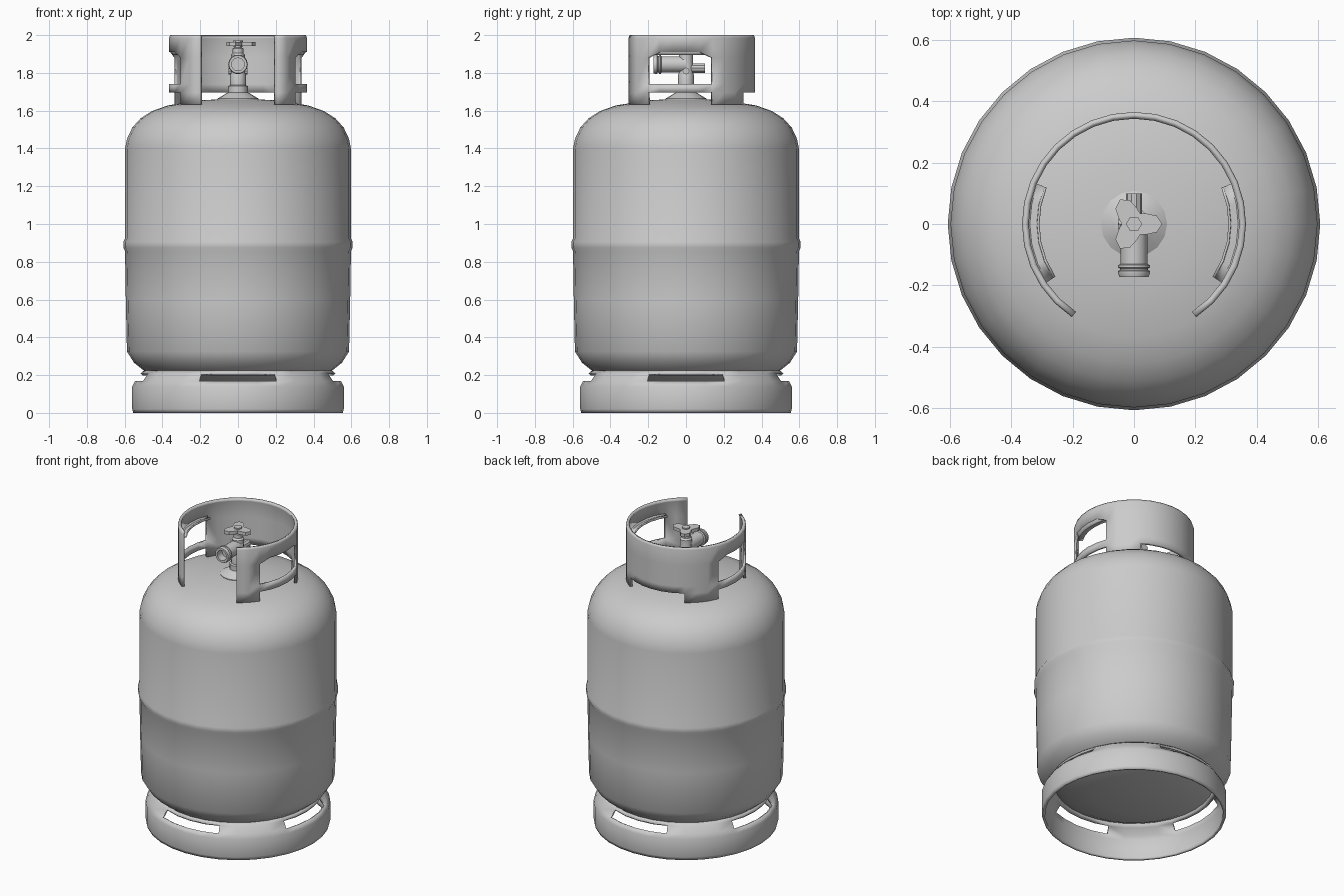
import bpy, bmesh, math
from math import sin, cos, radians, pi
from mathutils import Matrix

if "Cube" in bpy.data.objects:
    bpy.data.objects.remove(bpy.data.objects["Cube"])

grey = bpy.data.materials.new("painted grey steel")
grey.use_nodes = True
grey.diffuse_color = (0.6, 0.6, 0.6, 1)
grey.node_tree.nodes["Principled BSDF"].inputs["Base Color"].default_value = grey.diffuse_color


def finish(name, bm, matrix=Matrix(), angle=35, thickness=0):
    """Turn a bmesh into a smooth-shaded object, with optional inward thickness."""
    bmesh.ops.remove_doubles(bm, verts=bm.verts, dist=1e-5)
    mesh = bpy.data.meshes.new(name)
    bm.transform(matrix)
    bm.to_mesh(mesh)
    bm.free()
    mesh.materials.append(grey)
    ob = bpy.data.objects.new(name, mesh)
    bpy.context.collection.objects.link(ob)
    bpy.ops.object.select_all(action='DESELECT')
    ob.select_set(True)
    bpy.context.view_layer.objects.active = ob
    bpy.ops.object.shade_smooth_by_angle(angle=radians(angle))
    if thickness:
        mod = ob.modifiers.new("thickness", 'SOLIDIFY')
        mod.thickness = thickness
        mod.offset = -1
    return ob


def shell(rows, angles, keep=lambda i, j: True):
    """Grid of quads around z; rows are (radius, height), angles in degrees."""
    bm = bmesh.new()
    grid = [[bm.verts.new((r * cos(radians(a)), r * sin(radians(a)), z)) for a in angles]
            for r, z in rows]
    for j in range(len(rows) - 1):
        for i in range(len(angles) - 1):
            if keep(i, j):
                bm.faces.new((grid[j][i], grid[j][i + 1], grid[j + 1][i + 1], grid[j + 1][i]))
    loose = [v for v in bm.verts if not v.link_faces]
    bmesh.ops.delete(bm, geom=loose, context='VERTS')
    return bm


def lathe(name, rows, sides=32, matrix=Matrix(), angle=35):
    bm = shell(rows, [360 * i / sides for i in range(sides + 1)])
    bmesh.ops.remove_doubles(bm, verts=bm.verts, dist=1e-5)
    bmesh.ops.dissolve_degenerate(bm, edges=bm.edges, dist=1e-5)
    bmesh.ops.recalc_face_normals(bm, faces=bm.faces)
    return finish(name, bm, matrix, angle)


# Tank with rounded shoulders, a weld band at mid height and a dished bottom
lathe("tank", [(0, 0.13), (0.25, 0.145), (0.42, 0.185), (0.5, 0.225), (0.55, 0.265),
               (0.588, 0.325), (0.594, 0.6), (0.598, 0.855), (0.607, 0.875), (0.607, 0.905),
               (0.598, 0.925), (0.598, 1.4), (0.588, 1.45), (0.56, 1.51), (0.515, 1.56),
               (0.455, 1.598), (0.37, 1.628), (0.2, 1.655), (0, 1.665)])

# Foot ring with a slot on each of its four sides
step = 360 / 32
ring_angles = [step * i for i in range(33)]
bm = shell([(0.555, 0), (0.56, 0.02), (0.56, 0.14), (0.545, 0.168), (0.515, 0.21), (0.492, 0.228)],
           ring_angles, lambda i, j: not (j == 3 and (i + 2) % 8 < 4))
finish("foot_ring", bm, thickness=0.015)

# Collar: open at the front, four legs, a hand window on each side
count = 26
legs = [0, 1, 7, 8, 9]
window = range(2, 7)


def collar_face(i, j):
    k = min(i, count - 1 - i)
    if j == 0:
        return k in legs
    return not (j == 2 and k in window)


collar_angles = [-56.25 + step * i for i in range(count + 1)]
bm = shell([(0.365, 1.632), (0.365, 1.695), (0.365, 1.74), (0.365, 1.88), (0.365, 1.985),
            (0.36, 2.0)], collar_angles, collar_face)
for v in bm.verts:
    az = math.degrees(math.atan2(v.co.y, abs(v.co.x)))
    if abs(v.co.z - 1.88) < 0.01 and -30 < az < 20:
        v.co.z = 1.91
finish("collar", bm, thickness=0.018)

# Grips: lips bent inward from the upper edge of each window
for side, start in (("left", -33.75), ("right", 157.5)):
    bm = shell([(0.362, 1.912), (0.342, 1.895), (0.312, 1.898), (0.308, 1.91)],
               [start + step * i for i in range(6)])
    bmesh.ops.reverse_faces(bm, faces=bm.faces)
    finish(side + "_grip", bm, thickness=0.008)

# Valve: flange, stem and spindle
lathe("valve_flange", [(0, 1.65), (0.108, 1.65), (0.108, 1.664), (0.065, 1.69), (0.045, 1.7),
                       (0, 1.7)], 16)
lathe("valve_stem", [(0, 1.69), (0.052, 1.69), (0.052, 1.73), (0.042, 1.735), (0.042, 1.79),
                     (0.038, 1.8), (0.038, 1.895), (0.028, 1.905), (0.028, 1.93), (0.018, 1.935),
                     (0.018, 1.95), (0, 1.95)], 12)

# Threaded outlet towards the front, with a hollow mouth
forward = Matrix.Translation((0, 0, 1.845)) @ Matrix.Rotation(pi / 2, 4, 'X')
lathe("valve_outlet", [(0, 0), (0.044, 0), (0.044, 0.13), (0.052, 0.134), (0.052, 0.142),
                       (0.045, 0.145), (0.045, 0.15), (0.052, 0.153), (0.052, 0.16),
                       (0.048, 0.172), (0.034, 0.172), (0.034, 0.12), (0, 0.12)], 14, forward)

# Relief plug towards the back
backward = Matrix.Translation((0, 0, 1.825)) @ Matrix.Rotation(-pi / 2, 4, 'X')
lathe("relief_plug", [(0, 0), (0.026, 0), (0.026, 0.1), (0, 0.1)], 10, backward)

# Small side bosses on the valve
for side, s in (("left", 1), ("right", -1)):
    m = Matrix.Translation((0, 0, 1.81)) @ Matrix.Rotation(s * pi / 2, 4, 'Y')
    lathe(side + "_boss", [(0, 0), (0.018, 0), (0.018, 0.05), (0, 0.05)], 8, m)

# Three-lobed handwheel
bm = bmesh.new()
outline = []
for i in range(18):
    a = 2 * pi * i / 18
    r = 0.066 + 0.026 * cos(3 * a)
    outline.append(bm.verts.new((r * cos(a), r * sin(a), 1.942)))
base = bm.faces.new(outline)
up = bmesh.ops.extrude_face_region(bm, geom=[base])
for v in up["geom"]:
    if isinstance(v, bmesh.types.BMVert):
        v.co.z += 0.022
bmesh.ops.recalc_face_normals(bm, faces=bm.faces)
finish("handwheel", bm)
lathe("handwheel_hub", [(0, 1.94), (0.026, 1.94), (0.026, 1.972), (0, 1.972)], 6)
